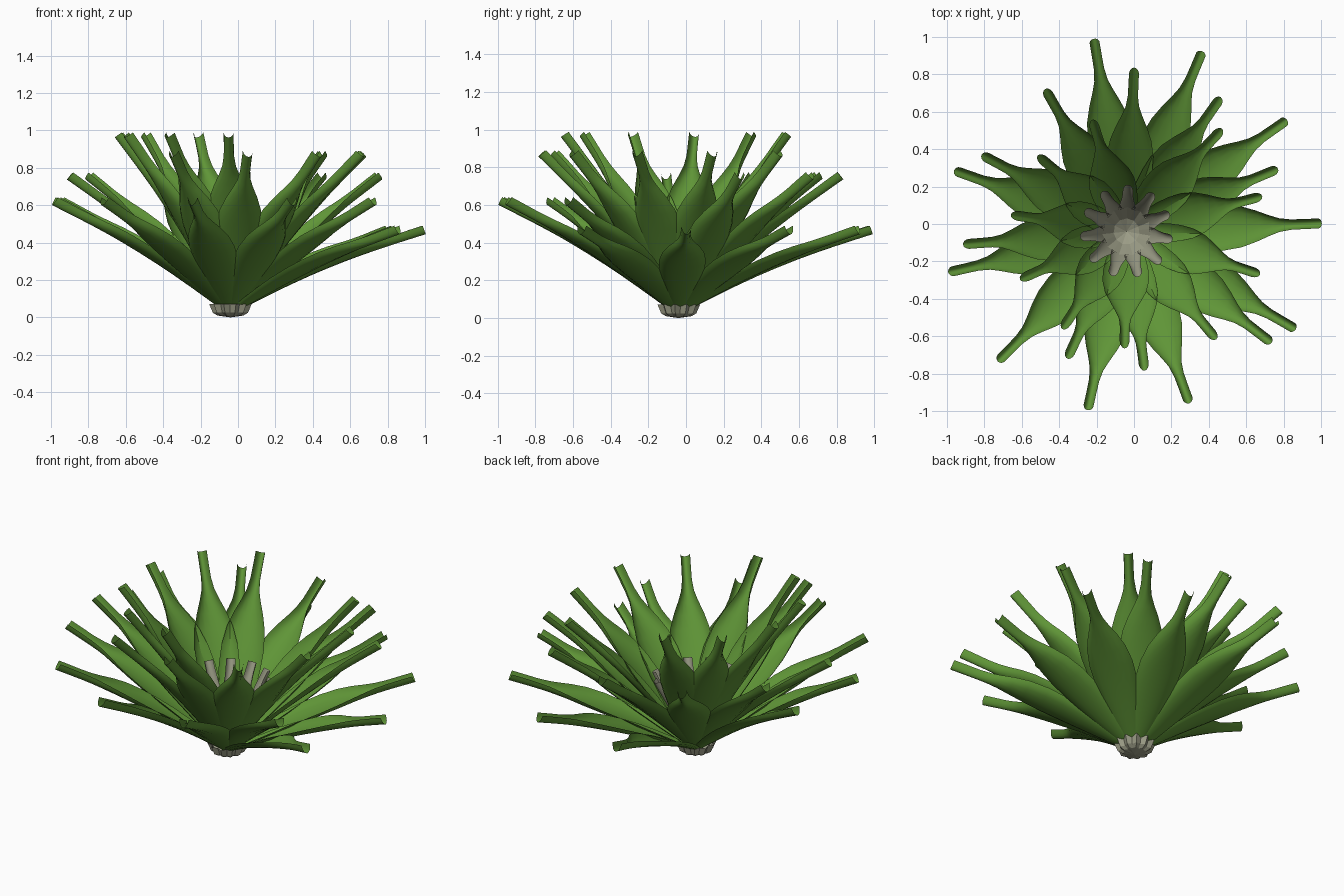
import bpy, math
from mathutils import Vector

if "Cube" in bpy.data.objects:
    bpy.data.objects.remove(bpy.data.objects["Cube"])

CX, CY = -0.04, -0.04
STEP = 360 / 11
N = 22


def material(name, col):
    m = bpy.data.materials.new(name)
    m.diffuse_color = (*col, 1)
    m.use_nodes = True
    m.node_tree.nodes["Principled BSDF"].inputs["Base Color"].default_value = m.diffuse_color
    return m


GREEN = material("leaf green", (0.115, 0.30, 0.038))
GREY = material("dry grey", (0.33, 0.335, 0.24))

# (t along leaf, half width, trough depth)
BLADE = [(0, .04, .02), (.1, .068, .03), (.2, .092, .038), (.3, .111, .045),
         (.4, .123, .05), (.5, .126, .054), (.6, .112, .057), (.68, .085, .057),
         (.75, .055, .055), (.8, .037, .055), (.86, .028, .055), (.93, .027, .057), (1, .027, .058)]
STRIP = [(0, .045, .01), (.3, .042, .02), (.6, .032, .032), (.8, .028, .035), (1, .027, .035)]


def build(name, verts, faces, mat, smooth=True):
    me = bpy.data.meshes.new(name)
    me.from_pydata(verts, [], faces)
    me.materials.append(mat)
    ob = bpy.data.objects.new(name, me)
    bpy.context.collection.objects.link(ob)
    me.polygons.foreach_set("use_smooth", [smooth] * len(me.polygons))
    return ob


def leaf(name, angle, tip_r, tip_z, mat, profile=BLADE, bulge=0.03, r0=0.03, z0=0.03):
    """Trough-shaped blade from the crown to a tip, bowed a little."""
    a = math.radians(angle)
    out, side = Vector((math.cos(a), math.sin(a), 0)), Vector((-math.sin(a), math.cos(a), 0))
    base = Vector((CX, CY, z0)) + out * r0
    axis = out * (tip_r - r0) + Vector((0, 0, tip_z - z0))
    up = side.cross(axis).normalized()
    if up.z < 0:
        up = -up
    n = 9
    verts, faces = [], []
    for t, w, d in profile:
        c = base + axis * t + up * bulge * math.sin(math.pi * t)
        for k in range(n):
            phi = (k / (n - 1) * 2 - 1) * math.pi / 2 * 0.9
            verts.append(c + side * w * math.sin(phi) + up * d * (1 - math.cos(phi)))
    for i in range(len(profile) - 1):
        for k in range(n - 1):
            j = i * n + k
            faces.append((j, j + n, j + n + 1, j + 1))
    return build(name, verts, faces, mat)


def cup(name, centre_z, rings, notch):
    """Open faceted cup with a scalloped rim."""
    verts, faces = [(CX, CY, centre_z)], []
    for r, z in rings:
        for i in range(N):
            a = math.radians(-10) + 2 * math.pi * i / N
            rr = r * (notch if i % 2 else 1)
            verts.append((CX + rr * math.cos(a), CY + rr * math.sin(a), z))
    for i in range(N):
        j = (i + 1) % N
        faces.append((0, 1 + j, 1 + i))
        for ring in range(len(rings) - 1):
            o = 1 + ring * N
            faces.append((o + i, o + j, o + N + j, o + N + i))
    return build(name, verts, faces, mat=GREY, smooth=False)


# Green leaves: (first angle, count, tip radius, tip height), from low to steep
TIERS = [(-30, 5, 1.045, .445), (160.5, 6, .978, .6), (22.5, 6, .877, .737),
         (245, 6, .75, .858), (107, 6, .625, .962)]
for t, (start, count, r, z) in enumerate(TIERS):
    for i in range(count):
        leaf(f"leaf_{t + 1}_{i + 1}", start + i * STEP * .99, r, z, GREEN)

# Dry strips standing in the heart, and the cup they grow from
for i in range(11):
    leaf(f"heart_leaf_{i + 1}", -10 + i * STEP, .25, .47, GREY, STRIP, 0, .12, .22)
cup("heart_cup", .12, [(.07, .16), (.13, .24)], .95)

# Root crown under the leaves
cup("root_crown", 0, [(.07, .01), (.095, .025), (.115, .072)], .82)
